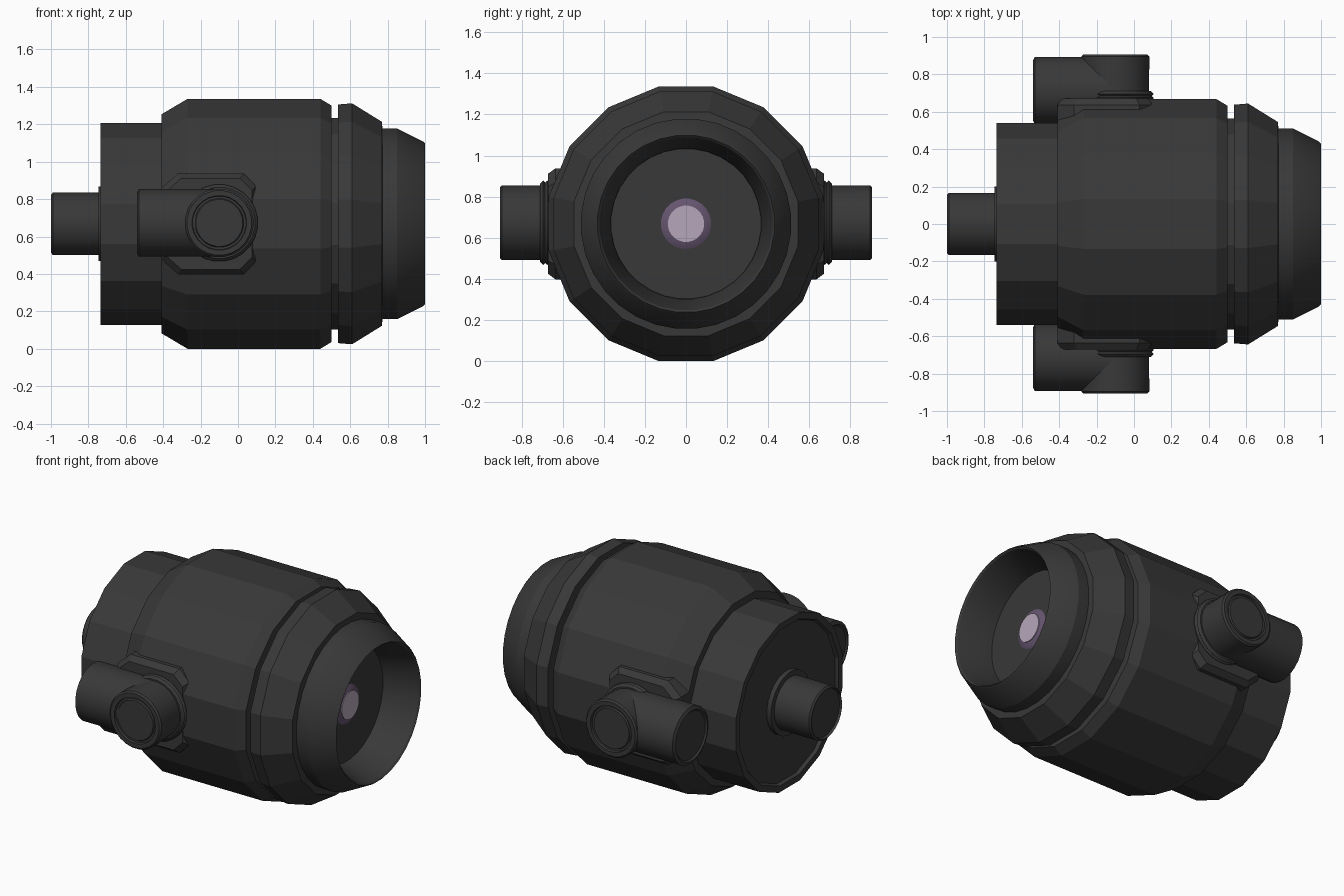
import bpy, bmesh
from math import cos, sin, pi, radians
from mathutils import Matrix

CZ = 0.668  # height of the engine axis
cube = bpy.data.objects.get("Cube")
if cube:
    bpy.data.objects.remove(cube, do_unlink=True)


def material(name, rgb, rough=0.6):
    m = bpy.data.materials.new(name)
    m.use_nodes = True
    m.diffuse_color = (*rgb, 1)
    node = m.node_tree.nodes["Principled BSDF"]
    node.inputs["Base Color"].default_value = (*rgb, 1)
    node.inputs["Roughness"].default_value = rough
    return m


DARK = material("dark grey metal", (0.04, 0.04, 0.04))
BLACK = material("blade black", (0.018, 0.018, 0.02))
PURPLE = material("glow purple", (0.11, 0.05, 0.19))
MAUVE = material("hub mauve", (0.13, 0.09, 0.16))
LAVENDER = material("core lavender", (0.47, 0.39, 0.5))


def finish(name, bm, mat, smooth=None):
    bmesh.ops.recalc_face_normals(bm, faces=bm.faces)
    me = bpy.data.meshes.new(name)
    bm.to_mesh(me)
    bm.free()
    me.materials.append(mat)
    ob = bpy.data.objects.new(name, me)
    bpy.context.collection.objects.link(ob)
    if smooth:
        bpy.ops.object.select_all(action="DESELECT")
        ob.select_set(True)
        bpy.context.view_layer.objects.active = ob
        bpy.ops.object.shade_smooth_by_angle(angle=radians(smooth))
    return ob


def lathe(name, profile, sides, mat, smooth=None, xf=None):
    """Turn (x, radius) points about the x axis and cap both ends."""
    bm = bmesh.new()
    rings = []
    for x, r in profile:
        r /= cos(pi / sides)
        angles = [2 * pi * (i + 0.5) / sides for i in range(sides)]
        rings.append([bm.verts.new((x, r * sin(a), r * cos(a))) for a in angles])
    for a, b in zip(rings, rings[1:]):
        for i in range(sides):
            j = (i + 1) % sides
            bm.faces.new((a[i], a[j], b[j], b[i]))
    bm.faces.new(rings[0])
    bm.faces.new(rings[-1])
    bm.transform(xf or Matrix.Translation((0, 0, CZ)))
    return finish(name, bm, mat, smooth)


# Main casing, from rear to front
lathe("rear_drum", [(-0.715, 0.49), (-0.735, 0.5), (-0.735, 0.54), (-0.38, 0.54)],
      16, DARK)
lathe("rear_collar", [(-0.745, 0.2), (-0.7, 0.2)], 24, DARK, 30)
lathe("rear_shaft", [(-0.985, 0.13), (-0.985, 0.15), (-1, 0.155), (-0.99, 0.167),
                     (-0.7, 0.167)], 24, DARK, 30)
lathe("main_casing", [(-0.41, 0.5), (-0.41, 0.585), (-0.27, 0.668), (0.44, 0.668),
                      (0.5, 0.632), (0.5, 0.5)], 16, DARK)
lathe("groove_core", [(0.4, 0.565), (0.56, 0.565)], 16, DARK)
lathe("front_ring", [(0.535, 0.5), (0.535, 0.638), (0.61, 0.644), (0.77, 0.545),
                     (0.775, 0.46)], 16, DARK)
lathe("nozzle", [(0.6, 0.5), (0.785, 0.51), (0.85, 0.51), (0.99, 0.44), (1, 0.43),
                 (0.99, 0.42), (0.8, 0.365), (0.66, 0.36)], 32, DARK, 25)

# Fan inside the nozzle
lathe("fan_backplate", [(0.655, 0.355), (0.664, 0.355)], 32, PURPLE, 25)
lathe("fan_hub", [(0.65, 0.13), (0.77, 0.13), (0.795, 0.09)], 24, MAUVE, 40)
lathe("hub_core", [(0.79, 0.088), (0.8, 0.088)], 24, LAVENDER, 30)

blades = bmesh.new()
COUNT = 18
for k in range(COUNT):
    turn = Matrix.Rotation(2 * pi * k / COUNT, 4, "X")
    sections = []
    # Spindle blade: radius, half thickness, front reach
    for r, w, x in ((0.12, 0.006, 0.74), (0.25, 0.014, 0.76), (0.31, 0.016, 0.73),
                    (0.358, 0.004, 0.7)):
        pts = ((x, 0, r), (0.69, w, r), (0.665, 0.003, r), (0.69, -w, r))
        sections.append([blades.verts.new(turn @ Matrix.Translation(p).translation)
                         for p in pts])
    for a, b in zip(sections, sections[1:]):
        for i in range(4):
            j = (i + 1) % 4
            blades.faces.new((a[i], a[j], b[j], b[i]))
    blades.faces.new(sections[0])
    blades.faces.new(sections[-1])
blades.transform(Matrix.Translation((0, 0, CZ)))
finish("fan_blades", blades, BLACK)

# Side pods, one on each flank
for side, label in ((-1, "right"), (1, "left")):
    # Mounting pad: cut-corner outline pushed out from the casing
    pad = bmesh.new()
    upper = [(0.1, 0.2), (0.03, 0.27), (-0.32, 0.27), (-0.41, 0.19)]
    outline = upper + [(x, -z) for x, z in reversed(upper)]
    loops = []
    for y, scale in ((0.45, 1), (0.635, 1), (0.672, 0.9)):
        loops.append([pad.verts.new((-0.155 + (x + 0.155) * scale, side * y,
                                     CZ + z * scale)) for x, z in outline])
    for a, b in zip(loops, loops[1:]):
        for i in range(len(outline)):
            j = (i + 1) % len(outline)
            pad.faces.new((a[i], a[j], b[j], b[i]))
    pad.faces.new(loops[0])
    pad.faces.new(loops[-1])
    finish(label + "_mounting_pad", pad, DARK)

    # Barrel pointing outward, with a base ring and recessed end cap
    out = (Matrix.Translation((-0.1, 0, CZ + 0.005))
           @ Matrix.Rotation(side * pi / 2, 4, "Z"))
    lathe(label + "_pod_ring", [(0.6, 0.19), (0.66, 0.2), (0.675, 0.205),
                                (0.685, 0.195), (0.695, 0.205), (0.71, 0.19)],
          24, DARK, 30, out)
    lathe(label + "_pod_barrel", [(0.6, 0.18), (0.895, 0.182), (0.905, 0.172),
                                  (0.905, 0.145), (0.89, 0.142), (0.89, 0.13),
                                  (0.9, 0.125)], 24, DARK, 30, out)

    # Pipe running rearward from the barrel
    along = Matrix.Translation((0, side * 0.713, CZ + 0.005))
    lathe(label + "_pod_pipe", [(-0.53, 0.15), (-0.54, 0.16), (-0.53, 0.181),
                                (-0.12, 0.181)], 24, DARK, 30, along)
